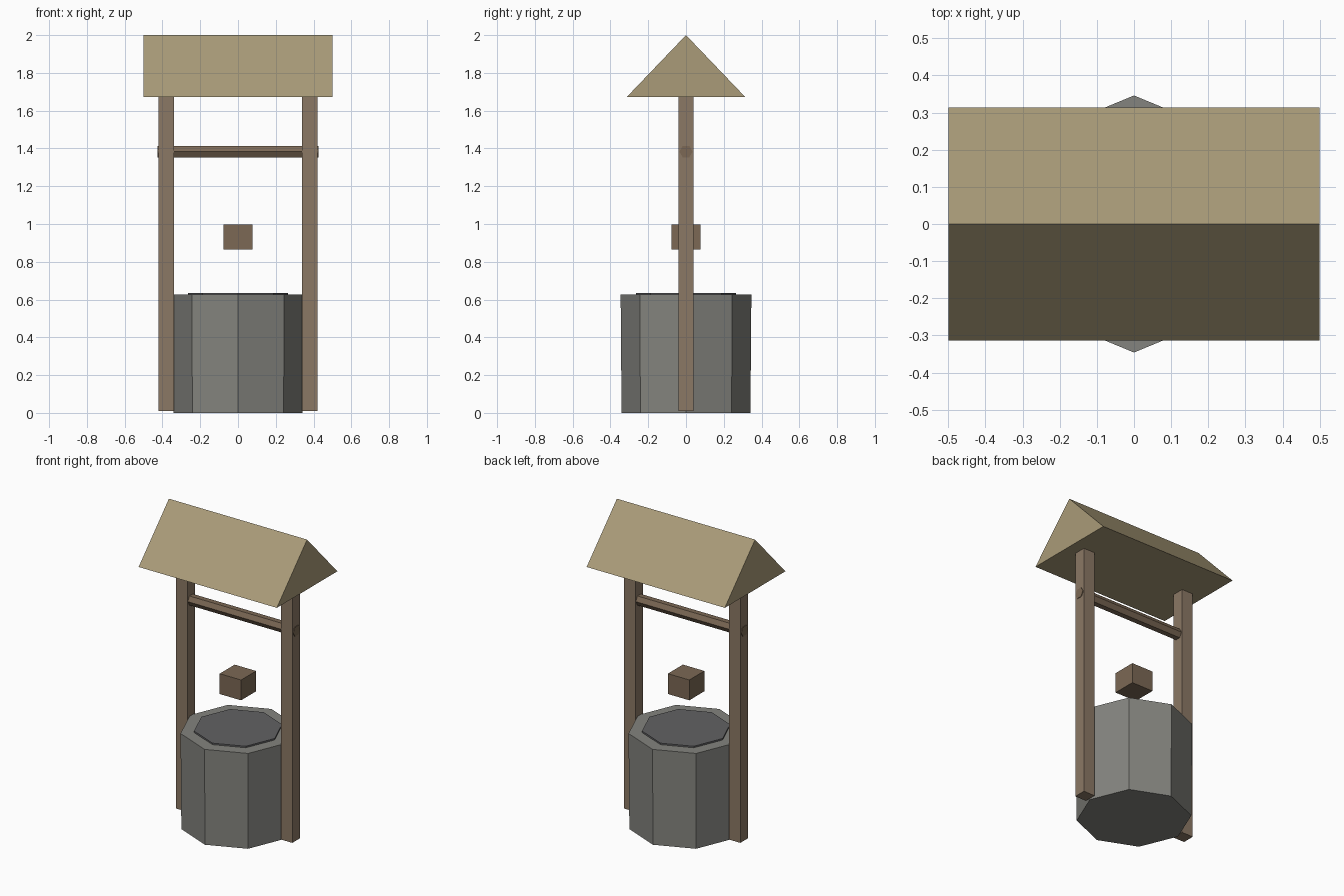
import bpy
import bmesh
from math import pi
from mathutils import Matrix, Vector

if "Cube" in bpy.data.objects:
    bpy.data.objects.remove(bpy.data.objects["Cube"])


def material(name, rgb):
    m = bpy.data.materials.new(name)
    m.diffuse_color = (*rgb, 1)
    m.use_nodes = True
    m.node_tree.nodes["Principled BSDF"].inputs["Base Color"].default_value = m.diffuse_color
    return m


thatch = material("thatch", (0.40, 0.33, 0.19))
timber = material("timber", (0.26, 0.19, 0.13))
dark_timber = material("dark_timber", (0.20, 0.14, 0.09))
stone = material("stone", (0.23, 0.23, 0.21))
shaft = material("dark_shaft", (0.12, 0.12, 0.125))


def finish(name, bm, mat):
    bmesh.ops.recalc_face_normals(bm, faces=bm.faces)
    mesh = bpy.data.meshes.new(name)
    bm.to_mesh(mesh)
    bm.free()
    mesh.materials.append(mat)
    obj = bpy.data.objects.new(name, mesh)
    bpy.context.collection.objects.link(obj)
    return obj


def box(name, lo, hi, mat):
    lo, hi = Vector(lo), Vector(hi)
    bm = bmesh.new()
    bmesh.ops.create_cube(bm, size=1, matrix=Matrix.Translation((lo + hi) / 2)
                          @ Matrix.Diagonal((*(hi - lo), 1)))
    return finish(name, bm, mat)


def prism(name, sides, r1, r2, depth, matrix, mat):
    bm = bmesh.new()
    bmesh.ops.create_cone(bm, cap_ends=True, segments=sides, radius1=r1,
                          radius2=r2, depth=depth, matrix=matrix)
    return finish(name, bm, mat)


# Octagonal stone wall with the dark opening on top
prism("well_wall", 8, 0.341, 0.346, 0.626, Matrix.Translation((0, 0, 0.313)), stone)
prism("well_opening", 8, 0.265, 0.265, 0.04, Matrix.Translation((0, 0, 0.616)), shaft)

# Two roof posts
for side, x in (("left", -0.38), ("right", 0.38)):
    box(side + "_post", (x - 0.041, -0.04, 0.01), (x + 0.041, 0.04, 1.69), timber)

# Hexagonal axle running through both posts, with a corner on top
prism("axle", 6, 0.035, 0.035, 0.85,
      Matrix.Translation((0, 0, 1.383)) @ Matrix.Rotation(pi / 2, 4, 'Y'), dark_timber)

# Hanging bucket
box("bucket", (-0.078, -0.078, 0.865), (0.077, 0.077, 0.998), dark_timber)

# Gable roof: triangle profile extruded along x
bm = bmesh.new()
profile = [(-0.313, 1.673), (0.313, 1.673), (0, 2.0)]
gable = bm.faces.new([bm.verts.new((-0.5, y, z)) for y, z in profile])
ext = bmesh.ops.extrude_face_region(bm, geom=[gable], use_keep_orig=True)
bmesh.ops.translate(bm, vec=(1.0, 0, 0),
                    verts=[g for g in ext["geom"] if isinstance(g, bmesh.types.BMVert)])
finish("roof", bm, thatch)
